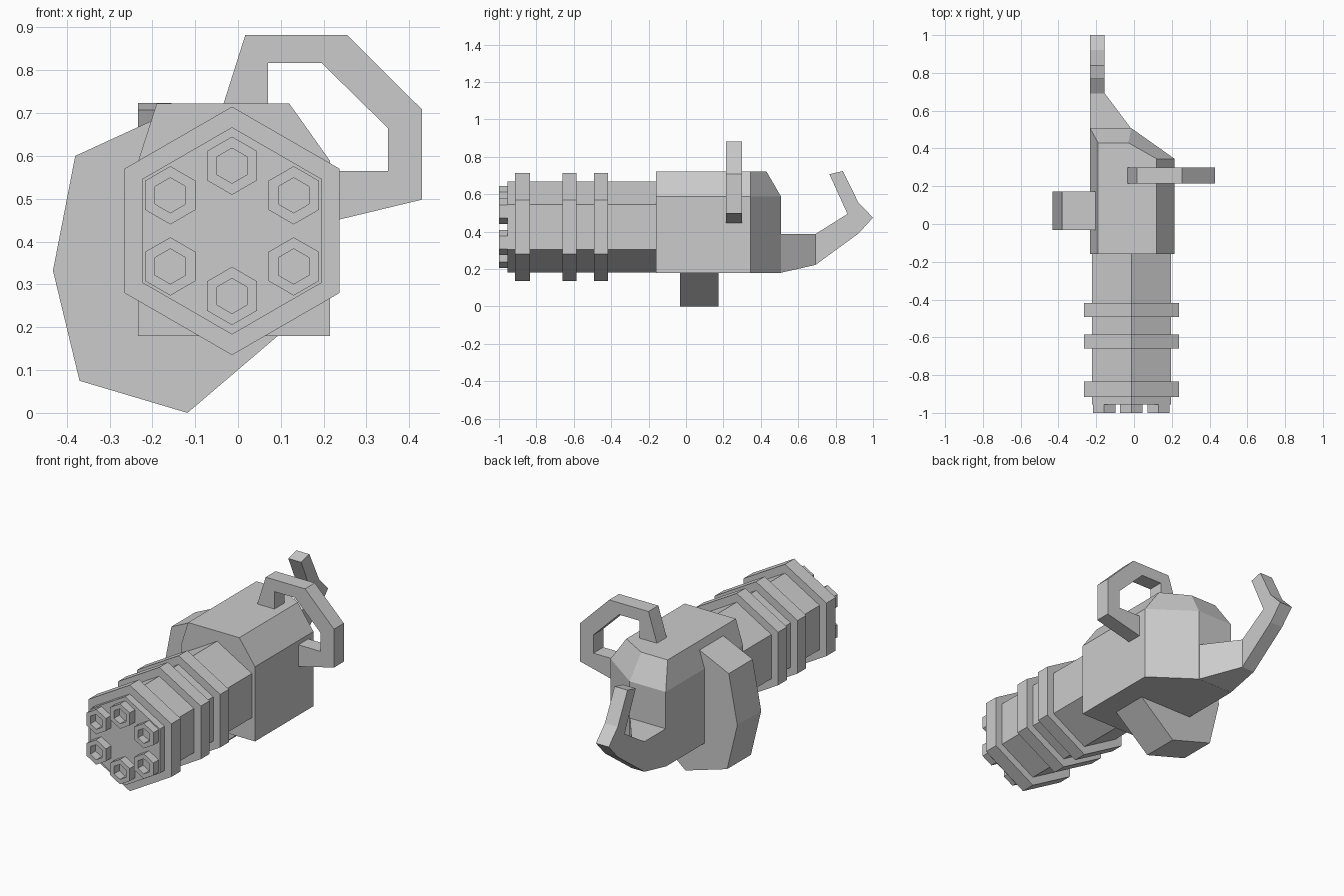
import bpy, bmesh, math

if "Cube" in bpy.data.objects:
    bpy.data.objects.remove(bpy.data.objects["Cube"])


def loft(name, rings, caps=True, closed=False):
    """Bridge equal-sized point rings; cap the ends or close the loop."""
    bm = bmesh.new()
    vs = [[bm.verts.new(p) for p in ring] for ring in rings]
    n = len(vs[0])
    pairs = list(zip(vs, vs[1:]))
    if closed:
        pairs.append((vs[-1], vs[0]))
    for a, b in pairs:
        for i in range(n):
            j = (i + 1) % n
            bm.faces.new((a[i], a[j], b[j], b[i]))
    if caps and not closed:
        bm.faces.new(vs[0])
        bm.faces.new(vs[-1])
    bmesh.ops.recalc_face_normals(bm, faces=bm.faces)
    me = bpy.data.meshes.new(name)
    bm.to_mesh(me)
    bm.free()
    ob = bpy.data.objects.new(name, me)
    bpy.context.collection.objects.link(ob)
    return ob


def prism_y(name, pts, y0, y1):
    return loft(name, [[(x, y, z) for x, z in pts] for y in (y0, y1)])


def hexagon(cx, cz, r):
    return [(cx + r * math.sin(k * math.pi / 3), cz + r * math.cos(k * math.pi / 3))
            for k in range(6)]


CX, CZ = -0.014, 0.425

# Barrel housing and clamp rings
prism_y("barrel_housing", hexagon(CX, CZ, 0.242), -0.955, -0.15)
for i, (y0, y1) in enumerate([(-0.915, -0.835), (-0.66, -0.585), (-0.493, -0.418)]):
    prism_y(f"clamp_ring_{i + 1}", hexagon(CX, CZ, 0.29), y0, y1)

# Six hollow muzzles
muzzles = [(0, 0.152), (0, -0.152)] + [(sx * 0.144, sz * 0.083) for sx in (-1, 1) for sz in (-1, 1)]
for i, (dx, dz) in enumerate(muzzles):
    rings = [[(x, y, z) for x, z in hexagon(CX + dx, CZ + dz, r)]
             for r, y in [(0.068, -0.955), (0.068, -1.0), (0.041, -1.0), (0.041, -0.955)]]
    loft(f"muzzle_{i + 1}", rings, closed=True)

# Receiver body with sloped upper edges
low = [(-0.233, -0.16), (0.215, -0.16), (0.215, 0.345), (-0.015, 0.508), (-0.233, 0.508)]
high = [(-0.19, -0.16), (0.12, -0.16), (0.12, 0.345), (-0.03, 0.43), (-0.19, 0.43)]
loft("receiver", [[(x, y, z) for x, y in pts]
                  for pts, z in ((low, 0.18), (low, 0.588), (high, 0.722))])

# Rear grip: tapering base, then hooked end
loft("grip_base", [[(-0.233, y, zb), (xr, y, zb), (xr, y, zt), (-0.233, y, zt)]
                   for y, xr, zb, zt in ((0.505, -0.015, 0.18, 0.387),
                                         (0.692, -0.155, 0.222, 0.387))], caps=False)
hook = [(0.692, 0.222), (0.922, 0.39), (1.0, 0.475), (0.922, 0.555), (0.838, 0.724),
        (0.767, 0.707), (0.863, 0.495), (0.692, 0.387)]
loft("grip_hook", [[(x, y, z) for y, z in hook] for x in (-0.233, -0.155)])

# Carry handle arching from the top to the right side
handle = [(-0.036, 0.715), (0.017, 0.882), (0.255, 0.882), (0.43, 0.708), (0.43, 0.498),
          (0.21, 0.445), (0.21, 0.565), (0.35, 0.565), (0.35, 0.665), (0.195, 0.817),
          (0.07, 0.817), (0.07, 0.715)]
prism_y("carry_handle", handle, 0.215, 0.3)

# Ammunition drum on the left side
drum = [(-0.195, 0.685), (-0.38, 0.6), (-0.432, 0.332), (-0.37, 0.075), (-0.118, 0.0),
        (0.105, 0.19)]
prism_y("ammo_drum", drum, -0.033, 0.173)
